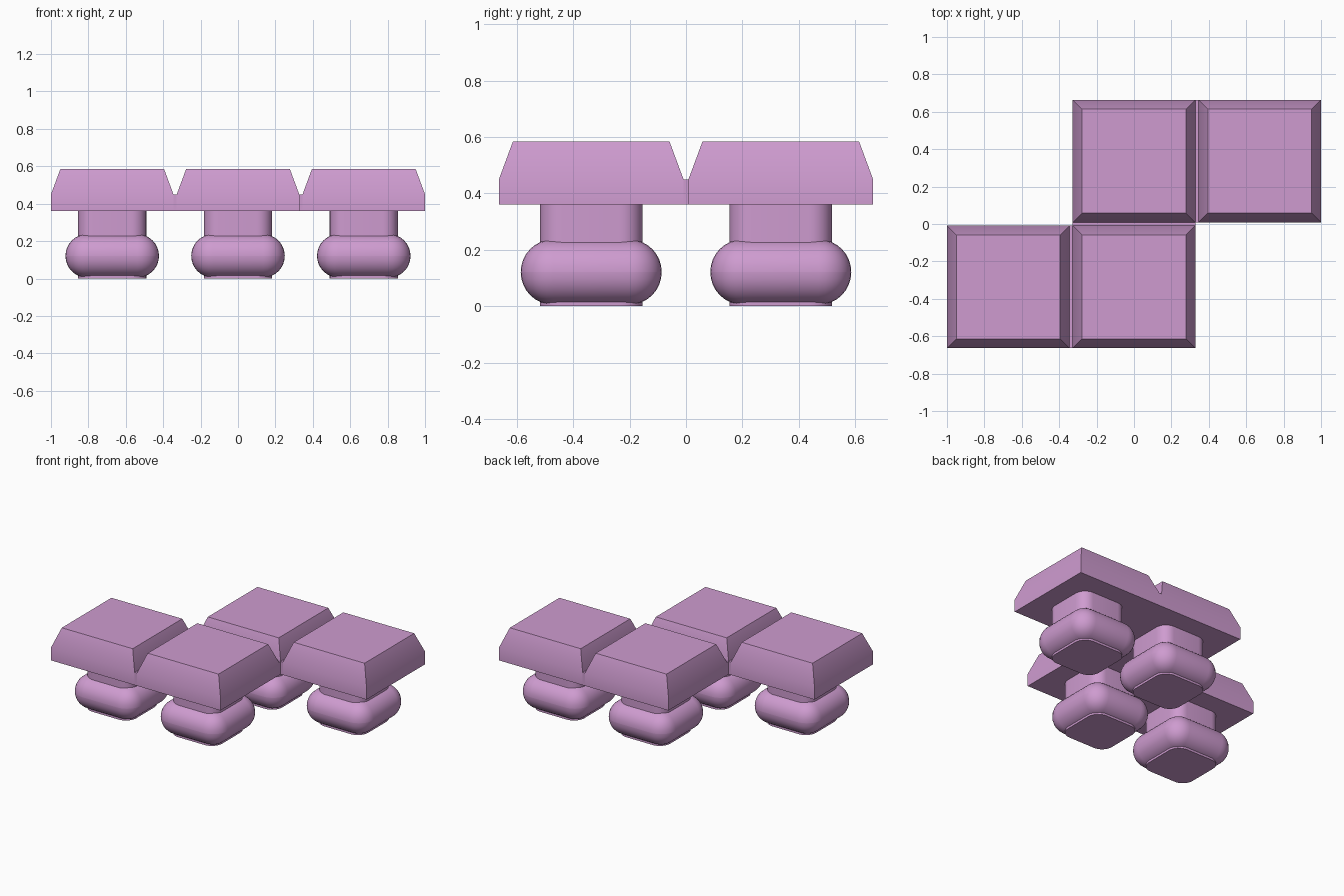
import bpy, bmesh, math
from mathutils import Matrix

if "Cube" in bpy.data.objects:
    bpy.data.objects.remove(bpy.data.objects["Cube"])

mauve = bpy.data.materials.new("mauve")
mauve.diffuse_color = (0.62, 0.33, 0.63, 1)
mauve.use_nodes = True
mauve.node_tree.nodes["Principled BSDF"].inputs["Base Color"].default_value = mauve.diffuse_color

PITCH, HALF = 0.6725, 0.3275        # tile spacing and half width
Z_BASE, Z_EDGE, Z_TOP = 0.36, 0.45, 0.585


def finish(name, bm, loc=(0, 0, 0), smooth=True):
    bmesh.ops.recalc_face_normals(bm, faces=bm.faces)
    mesh = bpy.data.meshes.new(name)
    bm.to_mesh(mesh)
    bm.free()
    mesh.materials.append(mauve)
    obj = bpy.data.objects.new(name, mesh)
    obj.location = loc
    bpy.context.collection.objects.link(obj)
    if smooth:
        bpy.ops.object.select_all(action='DESELECT')
        obj.select_set(True)
        bpy.context.view_layer.objects.active = obj
        bpy.ops.object.shade_smooth_by_angle(angle=math.radians(30))
    return obj


def box(sx, sy, z0, z1):
    bm = bmesh.new()
    bmesh.ops.create_cube(bm, size=1, matrix=Matrix.Translation((0, 0, (z0 + z1) / 2))
                          @ Matrix.Diagonal((sx, sy, z1 - z0, 1)))
    return bm


def bevel(bm, edges, width, segments):
    bmesh.ops.bevel(bm, geom=edges, offset=width, segments=segments,
                    profile=0.5, affect='EDGES', clamp_overlap=True)


# Square tile with a straight rim and sloping shoulders
def tile(x, y):
    bm = bmesh.new()
    rings = []
    for h, z in ((HALF, Z_BASE), (HALF, Z_EDGE), (HALF - 0.05, Z_TOP)):
        rings.append([bm.verts.new((h * sx, h * sy, z))
                      for sx, sy in ((-1, -1), (1, -1), (1, 1), (-1, 1))])
    for low, high in zip(rings, rings[1:]):
        for i in range(4):
            j = (i + 1) % 4
            bm.faces.new((low[i], low[j], high[j], high[i]))
    bm.faces.new(rings[0][::-1])
    bm.faces.new(rings[-1])
    finish("tile", bm, (x, y, 0))


# Rounded stem running down through the bulging foot
def peg(x, y):
    bm = box(0.364, 0.364, 0, Z_BASE + 0.01)
    upright = [e for e in bm.edges
               if abs(e.verts[0].co.z - e.verts[1].co.z) > 0.1]
    bevel(bm, upright, 0.08, 8)
    finish("stem", bm, (x, y, 0))

    bm = box(0.5, 0.5, 0.005, 0.237)
    bevel(bm, bm.edges[:], 0.1155, 8)
    finish("foot", bm, (x, y, 0))


cells = [(-1, -1), (0, -1), (0, 1), (1, 1)]
for cx, cy in cells:
    tile(cx * PITCH, cy * PITCH / 2)
    peg(cx * PITCH, cy * PITCH / 2)

# Low bridges closing the gaps between neighbouring tiles
gap = PITCH - 2 * HALF
for x, y, sx, sy in ((-PITCH / 2, -PITCH / 2, gap, 2 * HALF),
                     (0, 0, 2 * HALF, gap),
                     (PITCH / 2, PITCH / 2, gap, 2 * HALF)):
    finish("bridge", box(sx, sy, Z_BASE, Z_EDGE), (x, y, 0), smooth=False)
